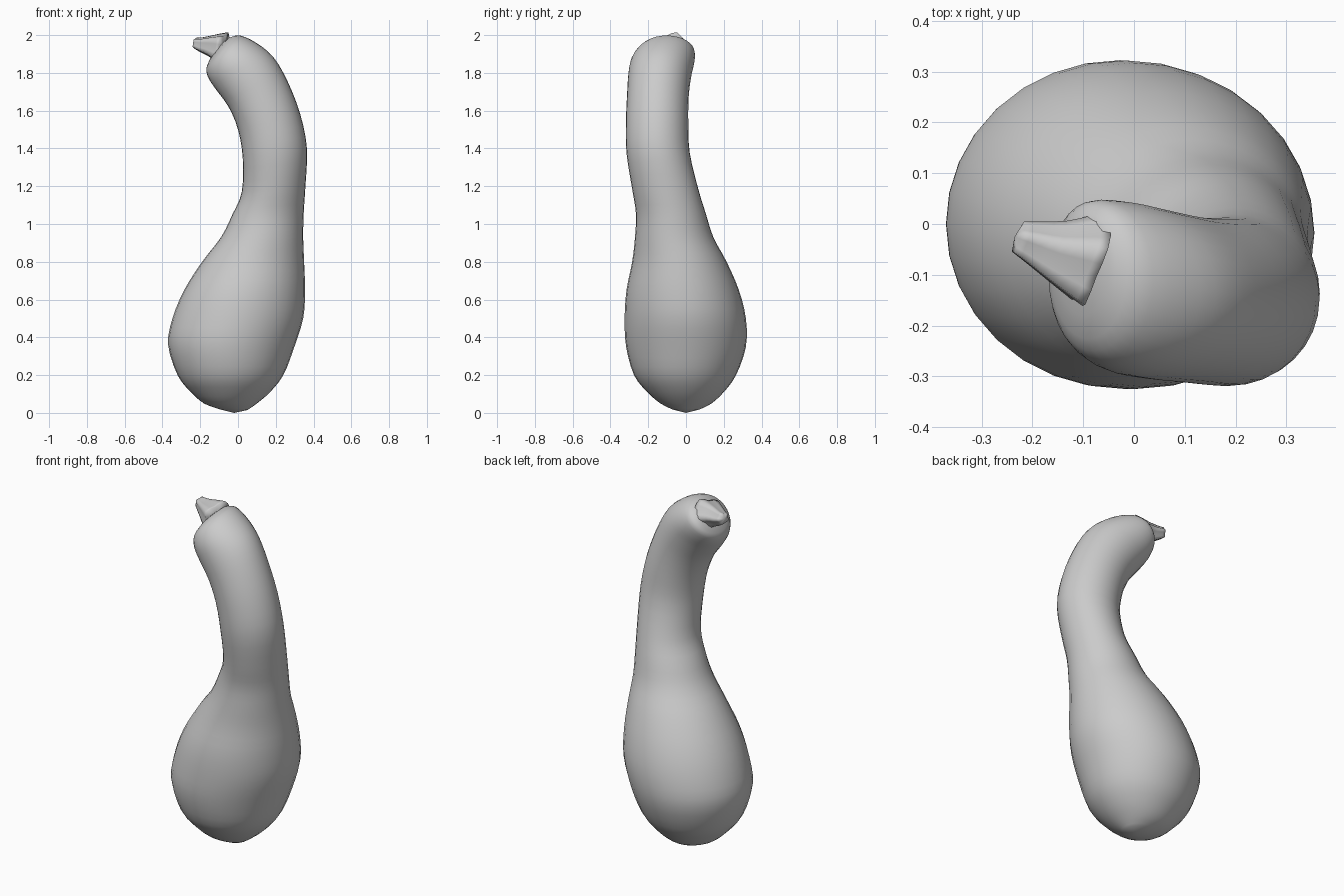
import bpy, bmesh, math
from mathutils import Vector

if "Cube" in bpy.data.objects:
    bpy.data.objects.remove(bpy.data.objects["Cube"])


def spline(rows, steps):
    """Catmull-Rom resampling of a list of equal-length rows."""
    out = []
    n = len(rows)
    for i in range(n - 1):
        p = [rows[max(0, min(n - 1, i + k))] for k in (-1, 0, 1, 2)]
        for s in range(steps):
            t = s / steps
            out.append([0.5 * (2 * b + (c - a) * t + (2*a - 5*b + 4*c - d) * t*t
                               + (3*b - a - 3*c + d) * t**3) for a, b, c, d in zip(*p)])
    out.append(rows[-1])
    return out


def loft(name, rings, start, end):
    """Skin rings of points and close both ends on a centre point."""
    bm = bmesh.new()
    vs = [[bm.verts.new(p) for p in r] for r in rings]
    n = len(vs[0])
    for a, b in zip(vs, vs[1:]):
        for i in range(n):
            j = (i + 1) % n
            bm.faces.new((a[i], a[j], b[j], b[i]))
    for ring, point in ((vs[0], start), (vs[-1], end)):
        c = bm.verts.new(point)
        for i in range(n):
            bm.faces.new((ring[i], ring[(i + 1) % n], c))
    bmesh.ops.recalc_face_normals(bm, faces=bm.faces)
    me = bpy.data.meshes.new(name)
    bm.to_mesh(me)
    bm.free()
    for f in me.polygons:
        f.use_smooth = True
    ob = bpy.data.objects.new(name, me)
    bpy.context.collection.objects.link(ob)
    return ob


# Gourd body: left x, left z, right x, right z, front y, back y
sections = [
    (-0.10, 0.02, 0.05, 0.015, -0.07, 0.07),
    (-0.18, 0.05, 0.10, 0.05, -0.135, 0.135),
    (-0.25, 0.11, 0.17, 0.11, -0.205, 0.20),
    (-0.32, 0.20, 0.24, 0.20, -0.275, 0.265),
    (-0.37, 0.36, 0.295, 0.34, -0.317, 0.317),
    (-0.347, 0.50, 0.345, 0.50, -0.325, 0.317),
    (-0.285, 0.65, 0.355, 0.65, -0.315, 0.28),
    (-0.19, 0.80, 0.35, 0.80, -0.285, 0.215),
    (-0.09, 0.93, 0.345, 0.93, -0.27, 0.145),
    (-0.03, 1.05, 0.348, 1.06, -0.265, 0.105),
    (0.02, 1.17, 0.357, 1.20, -0.285, 0.065),
    (0.025, 1.35, 0.365, 1.40, -0.315, 0.02),
    (0.00, 1.50, 0.33, 1.58, -0.318, 0.012),
    (-0.05, 1.62, 0.265, 1.75, -0.312, 0.015),
    (-0.115, 1.71, 0.19, 1.88, -0.305, 0.03),
    (-0.155, 1.77, 0.10, 1.957, -0.29, 0.045),
    (-0.168, 1.82, 0.01, 1.998, -0.25, 0.045),
    (-0.15, 1.87, -0.05, 1.985, -0.18, 0.015),
]
SIDES = 32
rings = []
for lx, lz, rx, rz, y0, y1 in spline(sections, 3):
    c = Vector(((lx + rx) / 2, (y0 + y1) / 2, (lz + rz) / 2))
    u = Vector(((rx - lx) / 2, 0, (rz - lz) / 2))
    v = Vector((0, (y1 - y0) / 2, 0))
    rings.append([c + u * math.cos(a) + v * math.sin(a)
                  for a in (2 * math.pi * i / SIDES for i in range(SIDES))])
loft("gourd_body", rings, (-0.02, 0, 0.0), (-0.11, -0.085, 1.935))

# Ridged stem stub: centre x, y, z and radius, flared where it meets the gourd
stem = [
    (-0.075, -0.075, 1.925, 0.095),
    (-0.115, -0.065, 1.935, 0.077),
    (-0.155, -0.055, 1.943, 0.058),
    (-0.195, -0.040, 1.948, 0.043),
    (-0.228, -0.028, 1.957, 0.031),
]
axis = Vector((-0.92, 0.33, 0.15)).normalized()
side = axis.cross(Vector((0, 0, 1))).normalized()
up = side.cross(axis)
rings = []
for x, y, z, r in spline(stem, 2):
    ring = []
    for i in range(20):
        a = 2 * math.pi * i / 20
        k = r * (1 + 0.12 * math.cos(5 * a))
        ring.append(Vector((x, y, z)) + side * k * math.cos(a) + up * k * 0.9 * math.sin(a))
    rings.append(ring)
loft("stem", rings, stem[0][:3], (-0.235, -0.025, 1.957))
